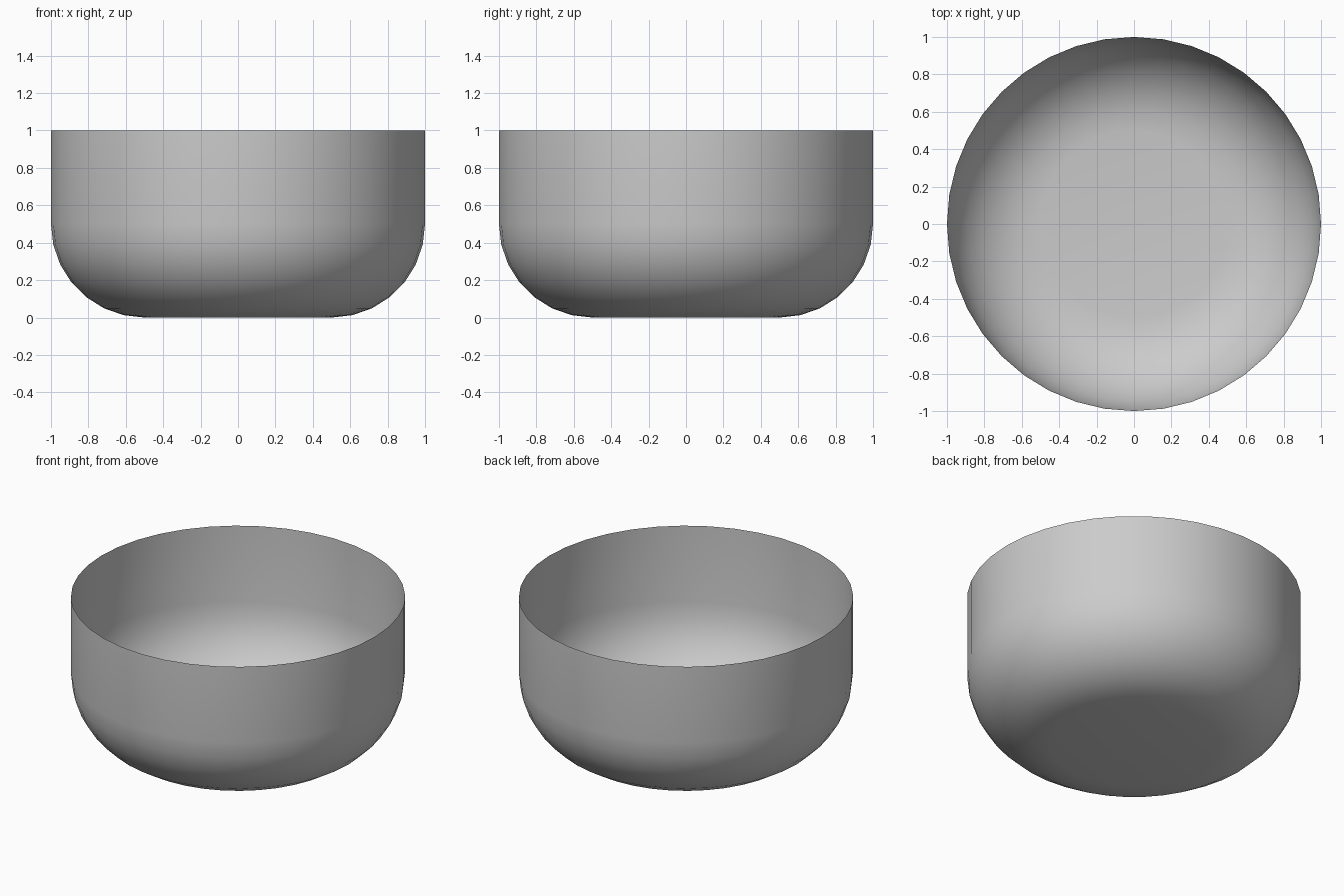
import bpy, bmesh
from math import sin, cos, pi

if "Cube" in bpy.data.objects:
    bpy.data.objects.remove(bpy.data.objects["Cube"])

SIDES = 40
R, H, FILLET, STEPS = 1.0, 1.0, 0.5, 7

# Profile: flat base edge, rounded corner, straight wall
profile = []
for i in range(STEPS + 1):
    a = pi / 2 * i / STEPS
    profile.append((R - FILLET + FILLET * sin(a), FILLET - FILLET * cos(a)))
profile.append((R, H))

# Spin the profile into a thin open bowl
bm = bmesh.new()
rings = []
for r, z in profile:
    rings.append([bm.verts.new((r * cos(2 * pi * k / SIDES), r * sin(2 * pi * k / SIDES), z))
                  for k in range(SIDES)])
for low, high in zip(rings, rings[1:]):
    for k in range(SIDES):
        n = (k + 1) % SIDES
        bm.faces.new((low[k], low[n], high[n], high[k]))

# Flat bottom
bm.faces.new(rings[0][::-1])

for f in bm.faces:
    f.smooth = True
mesh = bpy.data.meshes.new("bowl")
bm.to_mesh(mesh)
bm.free()
bowl = bpy.data.objects.new("bowl", mesh)
bpy.context.collection.objects.link(bowl)
